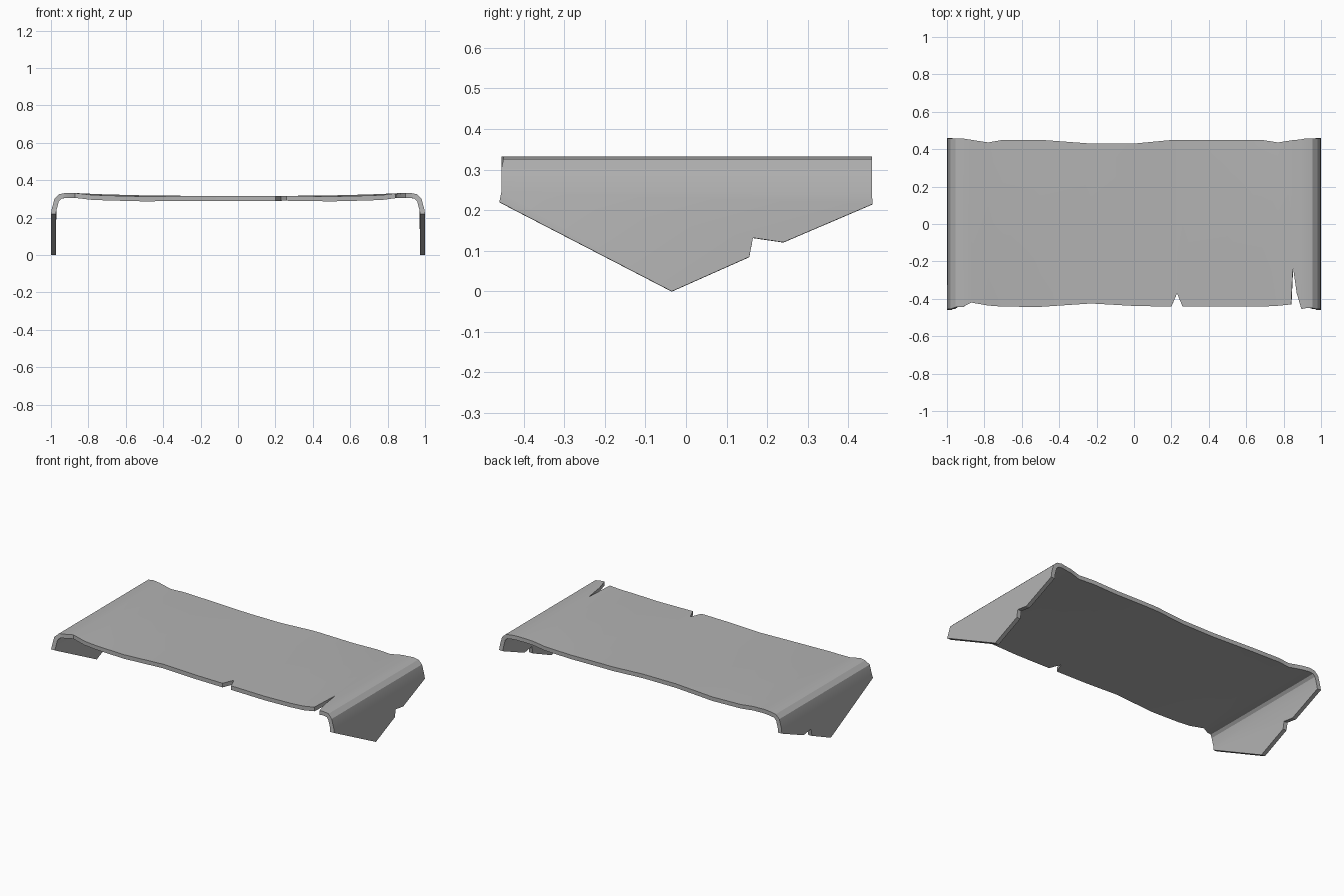
import bpy
import bmesh

cube = bpy.data.objects.get("Cube")
if cube:
    bpy.data.objects.remove(cube, do_unlink=True)

# One flat grey metal
metal = bpy.data.materials.new("worn_grey_metal")
metal.use_nodes = True
grey = (0.45, 0.45, 0.45, 1.0)
metal.diffuse_color = grey
metal.node_tree.nodes["Principled BSDF"].inputs["Base Color"].default_value = grey

# Bend from the top sheet into a side flap: distance from centre, height
BEND = [(0.92, 0.332), (0.955, 0.326), (0.981, 0.302), (0.996, 0.245)]

# Ragged sheet edge: x, front y, back y (dips on the front are tears)
SHEET = [
    (-0.87, -0.42, 0.45), (-0.78, -0.436, 0.436), (-0.7, -0.442, 0.45),
    (-0.5, -0.443, 0.45), (-0.23, -0.425, 0.43), (0, -0.438, 0.43),
    (0.2, -0.442, 0.449), (0.23, -0.37, 0.45), (0.26, -0.442, 0.45),
    (0.5, -0.442, 0.45), (0.68, -0.442, 0.45), (0.77, -0.437, 0.436),
    (0.84, -0.43, 0.447), (0.85, -0.23, 0.449), (0.87, -0.37, 0.45),
    (0.895, -0.455, 0.453),
]

# Lower outline of a side flap from front to back: y, z
FLAP = [(-0.46, 0.22), (-0.035, 0), (0.156, 0.085),
        (0.165, 0.132), (0.24, 0.121), (0.46, 0.215)]


def sheet_height(x):
    return 0.316 + 0.016 * min(1, abs(x) / 0.88) ** 3


def edge_droop(x):
    return 0.006 if 0.4 < abs(x) < 0.8 else 0


bm = bmesh.new()

# Stations across the whole panel, flap to flap
stations = [(-x, z, -0.445 - 0.01 * (x > 0.96), 0.458) for x, z in reversed(BEND)]
stations += [(x, sheet_height(x), f, b) for x, f, b in SHEET]
stations += [(x, z, -0.45 - 0.005 * (x > 0.96), 0.458) for x, z in BEND]

columns = []
for x, z, front, back in stations:
    low = z - edge_droop(x)
    rows = [(front, low), (-0.15, z), (0.25, z), (back, low)]
    columns.append([bm.verts.new((x, y, h)) for y, h in rows])

# Top sheet and rounded bends
for a, b in zip(columns, columns[1:]):
    for r in range(3):
        bm.faces.new((a[r], b[r], b[r + 1], a[r + 1]))

# Pointed, notched flap on each side
for side, column in ((-1, columns[0]), (1, columns[-1])):
    lower = [bm.verts.new((side, y, z)) for y, z in FLAP]
    loop = column[::-1] + lower
    bm.faces.new(loop if side > 0 else loop[::-1])

mesh = bpy.data.meshes.new("bent_panel")
bm.to_mesh(mesh)
bm.free()
mesh.materials.append(metal)
panel = bpy.data.objects.new("bent_panel", mesh)
bpy.context.collection.objects.link(panel)

# Sheet thickness, kept inside the outer surface
thickness = panel.modifiers.new("thickness", "SOLIDIFY")
thickness.thickness = 0.026
thickness.offset = -1
thickness.use_even_offset = True

bpy.ops.object.select_all(action="DESELECT")
panel.select_set(True)
bpy.context.view_layer.objects.active = panel
bpy.ops.object.modifier_apply(modifier=thickness.name)
bpy.ops.object.shade_smooth_by_angle(angle=0.5)
